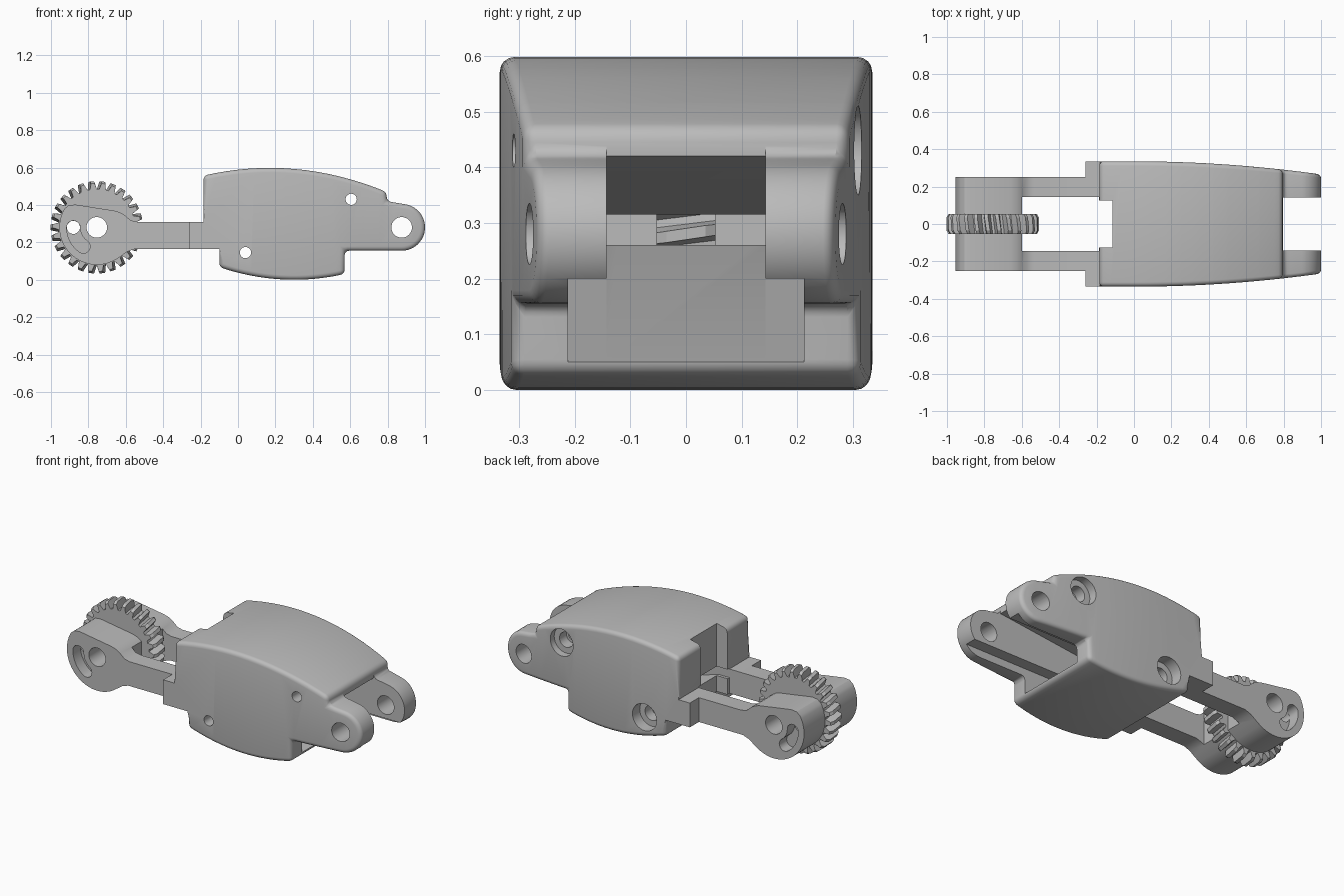
import bpy, bmesh
from math import sin, cos, pi, radians

cube = bpy.data.objects.get("Cube")
if cube:
    bpy.data.objects.remove(cube, do_unlink=True)

grey = bpy.data.materials.new("plain grey")
grey.use_nodes = True
colour = (0.5, 0.5, 0.5, 1)
grey.diffuse_color = colour
grey.node_tree.nodes["Principled BSDF"].inputs["Base Color"].default_value = colour


def arc(cx, cz, r, a0, a1, n):
    """Points on an arc in the xz plane, angles in degrees."""
    steps = [radians(a0 + (a1 - a0) * i / n) for i in range(n + 1)]
    return [(cx + r * cos(a), cz + r * sin(a)) for a in steps]


def circle(cx, cz, r):
    return arc(cx, cz, r, 0, 360, 32)[:-1]


def finish(name, bm):
    bmesh.ops.recalc_face_normals(bm, faces=bm.faces)
    mesh = bpy.data.meshes.new(name)
    bm.to_mesh(mesh)
    bm.free()
    mesh.materials.append(grey)
    ob = bpy.data.objects.new(name, mesh)
    bpy.context.collection.objects.link(ob)
    return ob


def loft(layers):
    """Solid through equal-length xz outlines, each given as (y, points)."""
    bm = bmesh.new()
    rings = [[bm.verts.new((x, y, z)) for x, z in pts] for y, pts in layers]
    n = len(rings[0])
    for a, b in zip(rings, rings[1:]):
        for i in range(n):
            j = (i + 1) % n
            bm.faces.new((a[i], a[j], b[j], b[i]))
    bm.faces.new(rings[0])
    bm.faces.new(rings[-1][::-1])
    bmesh.ops.recalc_face_normals(bm, faces=bm.faces)
    return bm


def prism(name, pts, y0, y1):
    return finish(name, loft([(y0, pts), (y1, pts)]))


def box_outline(x0, x1, z0, z1):
    return [(x0, z0), (x1, z0), (x1, z1), (x0, z1)]


def cut(ob, pts, y0, y1):
    cutter = prism("cutter", pts, y0, y1)
    cutter.hide_render = True
    mod = ob.modifiers.new("cut", "BOOLEAN")
    mod.operation, mod.solver, mod.object = "DIFFERENCE", "EXACT", cutter
    bpy.context.view_layer.objects.active = ob
    bpy.ops.object.modifier_apply(modifier=mod.name)
    bpy.data.objects.remove(cutter, do_unlink=True)


def smooth(ob):
    bpy.ops.object.select_all(action="DESELECT")
    ob.select_set(True)
    bpy.context.view_layer.objects.active = ob
    bpy.ops.object.shade_smooth_by_angle(angle=radians(30))


# Housing: side outline with arched top and belly, and a rounded lug
N = 16
top = [-0.185 + 0.98 * i / N for i in range(N + 1)]
belly = [0.57 - 0.67 * i / N for i in range(N + 1)]
outline = [(-0.26, 0.165), (-0.26, 0.31), (-0.185, 0.31)]
outline += [(x, 0.598 - 0.33 * (x - 0.17) ** 2) for x in top]
outline += [(0.795, 0.42)]
outline += arc(0.875, 0.28, 0.125, 80, -90, 20)
outline += [(0.57, 0.155)]
outline += [(x, 0.42 * (x - 0.3) ** 2) for x in belly]
outline += [(-0.1, 0.165)]
WIDE = 0.335
bm = loft([(-WIDE, outline), (WIDE, outline)])
edges = [e for e in bm.edges if e.calc_face_angle(0) > radians(30)
         and min(v.co.x for v in e.verts) > -0.25]
bmesh.ops.bevel(bm, geom=edges, offset=0.024, segments=4, profile=0.5,
                affect="EDGES", clamp_overlap=False)
# Slice along the length, then narrow the sides towards the lugs
for i in range(1, 12):
    bmesh.ops.bisect_plane(bm, geom=bm.verts[:] + bm.edges[:] + bm.faces[:],
                           plane_co=(i / 12 + 0.003, 0, 0), plane_no=(1, 0, 0))
for v in bm.verts:
    v.co.y *= 1 - 0.07 * max(0, v.co.x) ** 2 / WIDE
housing = finish("housing", bm)

# Tapered passage, fork opening and the wider recess above the belly ramp
passage = [(-0.3, 0.26), (-0.115, 0.26), (0.57, 0.05), (1.1, 0.05), (1.1, 0.5),
           (0.8, 0.5), (0.795, 0.42), (-0.115, 0.315), (-0.3, 0.315)]
cut(housing, passage, -0.143, 0.143)
cut(housing, [(0.081, 0.2), (0.57, 0.05), (1.1, 0.05), (1.1, 0.2)], -0.212, 0.212)
# Notch between the arms
cut(housing, box_outline(-0.4, -0.115, -0.1, 0.7), -0.125, 0.125)
cut(housing, box_outline(-0.4, -0.187, -0.1, 0.7), -0.145, 0.145)
# Pivot bore, screw holes and their counterbores
cut(housing, circle(0.875, 0.28, 0.055), -0.5, 0.5)
for x, z in ((0.04, 0.145), (0.605, 0.43)):
    cut(housing, circle(x, z, 0.03), -0.5, 0.5)
    cut(housing, circle(x, z, 0.045), 0.2, 0.5)
    cut(housing, circle(x, z, 0.08), 0.265, 0.5)
smooth(housing)

# Arms joined by a solid hub
PX, PZ = -0.755, 0.28
arm = [(-0.255, 0.165), (-0.255, 0.31), (-0.54, 0.31), (-0.575, 0.318),
       (-0.605, 0.345), (-0.63, 0.36), (-0.66, 0.369), (-0.87, 0.402), (-0.905, 0.398)]
arm += arc(PX, PZ, 0.2, 150, 300, 30)
arm += [(-0.62, 0.13), (-0.59, 0.151), (-0.55, 0.165)]
arms = prism("arms_and_hub", arm, -0.25, 0.25)
cut(arms, box_outline(-0.6, 0, 0, 0.6), -0.145, 0.145)

# Helical gear with chamfered tooth tips
TEETH = 26


def gear_outline(tip, twist):
    pts = []
    for t in range(TEETH):
        for r, a in ((0.205, -0.36), (tip, -0.17), (tip, 0.17), (0.205, 0.36)):
            ang = (t + a) * 2 * pi / TEETH + twist
            pts.append((PX + r * cos(ang), PZ + r * sin(ang)))
    return pts


layers = [(-0.053, 0.236), (-0.035, 0.247), (0.035, 0.247), (0.053, 0.236)]
gear = finish("gear", loft([(y, gear_outline(r, y * 0.6)) for y, r in layers]))

# Bores through hub and gear, then blind curved slots on both sides
for ob in (arms, gear):
    cut(ob, circle(PX, PZ, 0.055), -0.5, 0.5)
    cut(ob, circle(PX - 0.125, PZ, 0.035), -0.5, 0.5)
ex, ez = arc(PX, PZ, 0.125, 235, 235, 1)[0]
slot = arc(PX, PZ, 0.161, 180, 235, 12) + arc(ex, ez, 0.036, 235, 415, 10)[1:-1]
slot += arc(PX, PZ, 0.089, 235, 180, 12)
slot += arc(PX - 0.125, PZ, 0.036, 0, 180, 10)[1:-1]
for y0, y1 in ((-0.5, -0.18), (0.18, 0.5)):
    cut(arms, slot, y0, y1)
smooth(arms)
smooth(gear)
